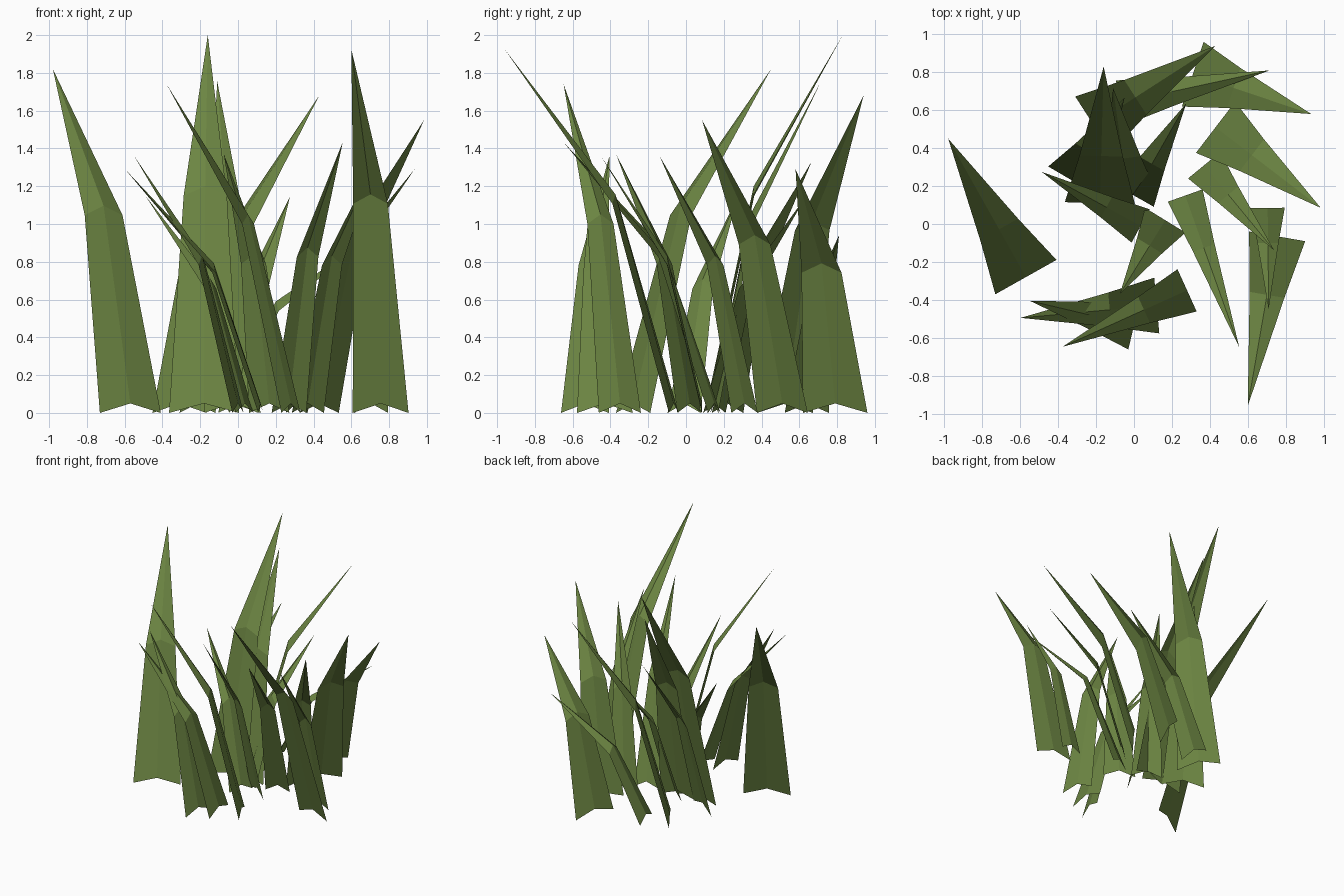
import bpy
from mathutils import Vector

cube = bpy.data.objects.get("Cube")
if cube:
    bpy.data.objects.remove(cube, do_unlink=True)

# Single olive green for all the grass
green = bpy.data.materials.new("grass_green")
green.use_nodes = True
colour = (0.15, 0.235, 0.055, 1)
green.diffuse_color = colour
shader = green.node_tree.nodes["Principled BSDF"]
shader.inputs["Base Color"].default_value = colour
shader.inputs["Roughness"].default_value = 0.9

# Proportions shared by every blade
BEND_OUT = 0.345     # how far out the bend sits, from root to tip
BEND_UP = 0.575      # how high the bend sits
BEND_WIDTH = 0.62    # width at the bend compared with the root
CREASE = 0.05        # lift of the centre fold


def crease_row(centre, side, half_width):
    """Left, centre and right points of one folded cross-section."""
    return [centre - side * half_width,
            centre + Vector((0, 0, CREASE)),
            centre + side * half_width]


def grass_blade(name, root_x, root_y, tip_x, tip_y, tip_z, width):
    """A folded blade that rises from its root, bends, and tapers to a point."""
    root = Vector((root_x, root_y, 0))
    tip = Vector((tip_x, tip_y, tip_z))
    lean = tip - root
    side = lean.cross(Vector((0, 0, 1))).normalized()
    bend = root + lean * BEND_OUT
    bend.z = tip_z * BEND_UP
    points = crease_row(root, side, width / 2)
    points += crease_row(bend, side, width / 2 * BEND_WIDTH)
    points.append(tip)
    faces = []
    for i in range(2):
        faces.append((i, i + 1, i + 4, i + 3))
        faces.append((i + 3, i + 4, 6))
    mesh = bpy.data.meshes.new(name)
    mesh.from_pydata([tuple(p) for p in points], [], faces)
    mesh.materials.append(green)
    mesh.update()
    blade = bpy.data.objects.new(name, mesh)
    bpy.context.collection.objects.link(blade)
    return blade


# Root x, root y, tip x, tip y, tip height, root width
blades = {
    "far_right_blade": (-.57, -.28, -.98, .45, 1.82, .37),
    "front_left_tall_blade": (.755, -.065, .6, -.96, 1.925, .3),
    "left_short_blade": (.705, .085, .71, -.45, 1.36, .18),
    "left_wide_blade": (.43, .51, .985, .085, 1.55, .34),
    "back_left_wide_blade": (.31, .79, .935, .58, 1.29, .36),
    "back_sweeping_blade": (-.215, .525, .43, .94, 1.68, .35),
    "back_low_blade": (-.07, .64, .715, .81, .94, .24),
    "tallest_blade": (-.18, .11, -.16, .83, 2, .37),
    "tall_centre_blade": (-.03, .15, -.11, .715, 1.755, .3),
    "back_right_blade": (-.31, .22, -.05, .665, 1.33, .33),
    "centre_back_blade": (0, .15, .275, .635, 1.145, .24),
    "left_middle_blade": (.37, .31, .74, -.14, 1.36, .22),
    "centre_right_blade": (.035, -.01, -.487, .275, 1.145, .2),
    "centre_front_blade": (.165, .02, -.075, -.37, 1.37, .25),
    "front_left_thin_blade": (.27, .15, .555, -.65, 1.435, .195),
    "front_long_blade": (.28, -.35, -.378, -.648, 1.74, .245),
    "front_right_blade": (0, -.535, -.55, -.405, 1.36, .26),
    "front_right_low_blade": (.12, -.43, -.598, -.495, 1.29, .295),
}
for name, measures in blades.items():
    grass_blade(name, *measures)
